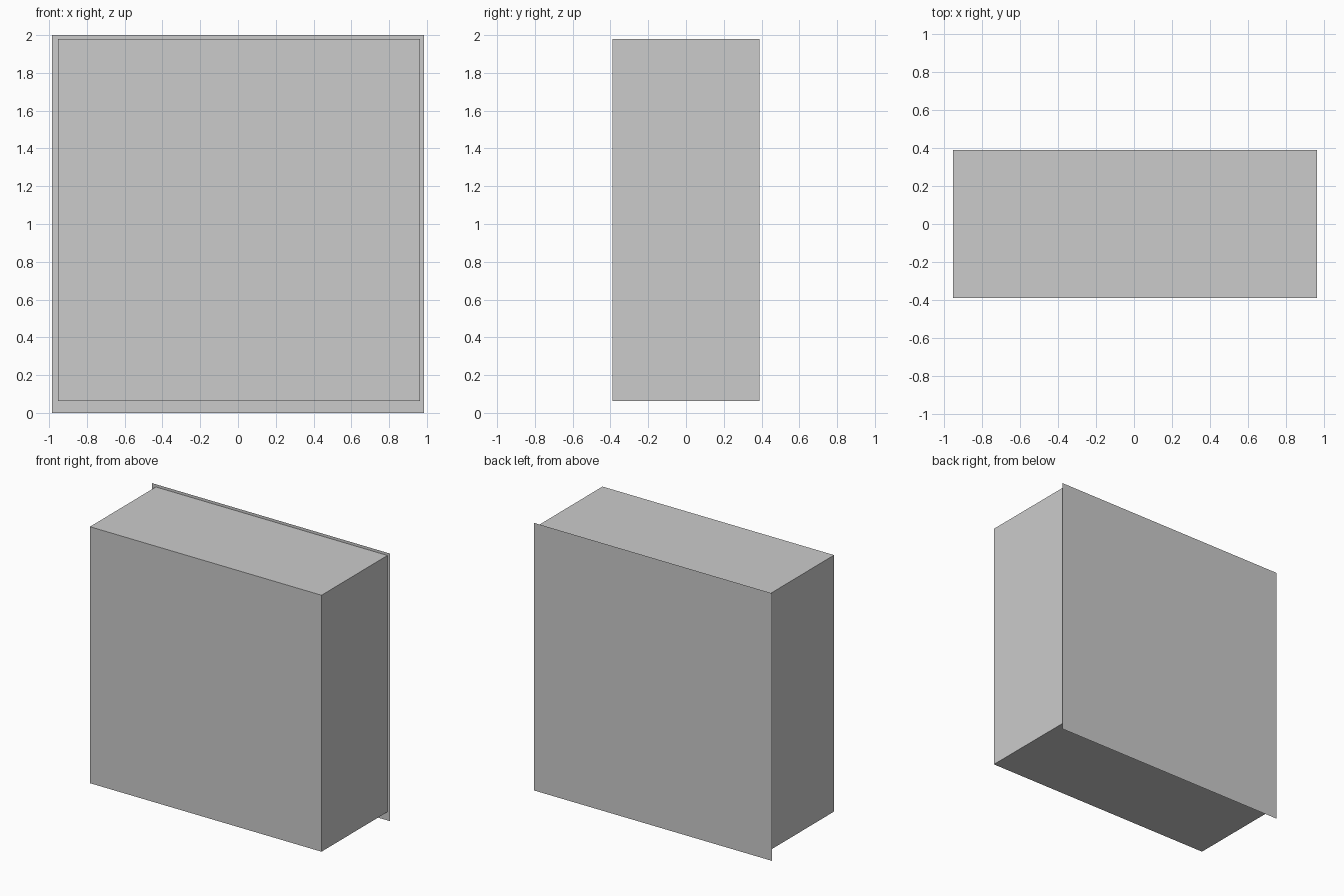
import bpy

if "Cube" in bpy.data.objects:
    bpy.data.objects.remove(bpy.data.objects["Cube"])

HALF_DEPTH = 0.389


def finish(obj, name):
    obj.name = name
    obj.data.name = name
    bpy.ops.object.transform_apply(location=True, rotation=True, scale=True)


def box(name, lo, hi):
    centre = [(a + b) / 2 for a, b in zip(lo, hi)]
    bpy.ops.mesh.primitive_cube_add(size=1, location=centre)
    obj = bpy.context.object
    obj.scale = [b - a for a, b in zip(lo, hi)]
    finish(obj, name)


def back_sheet(name, x0, x1, z0, z1, y):
    # Upright sheet without thickness, facing +y
    bpy.ops.mesh.primitive_plane_add(
        size=1, location=((x0 + x1) / 2, y, (z0 + z1) / 2),
        rotation=(-1.5707963, 0, 0))
    obj = bpy.context.object
    obj.scale = (x1 - x0, z1 - z0, 1)
    finish(obj, name)


# Main closed box, slightly off centre on the sheet
box("cabinet_body", (-0.952, -HALF_DEPTH, 0.063), (0.963, HALF_DEPTH, 1.98))

# Thin sheet lying on the back face and overhanging it all round
back_sheet("back_sheet", -0.984, 0.984, 0.0, 2.0, HALF_DEPTH)
